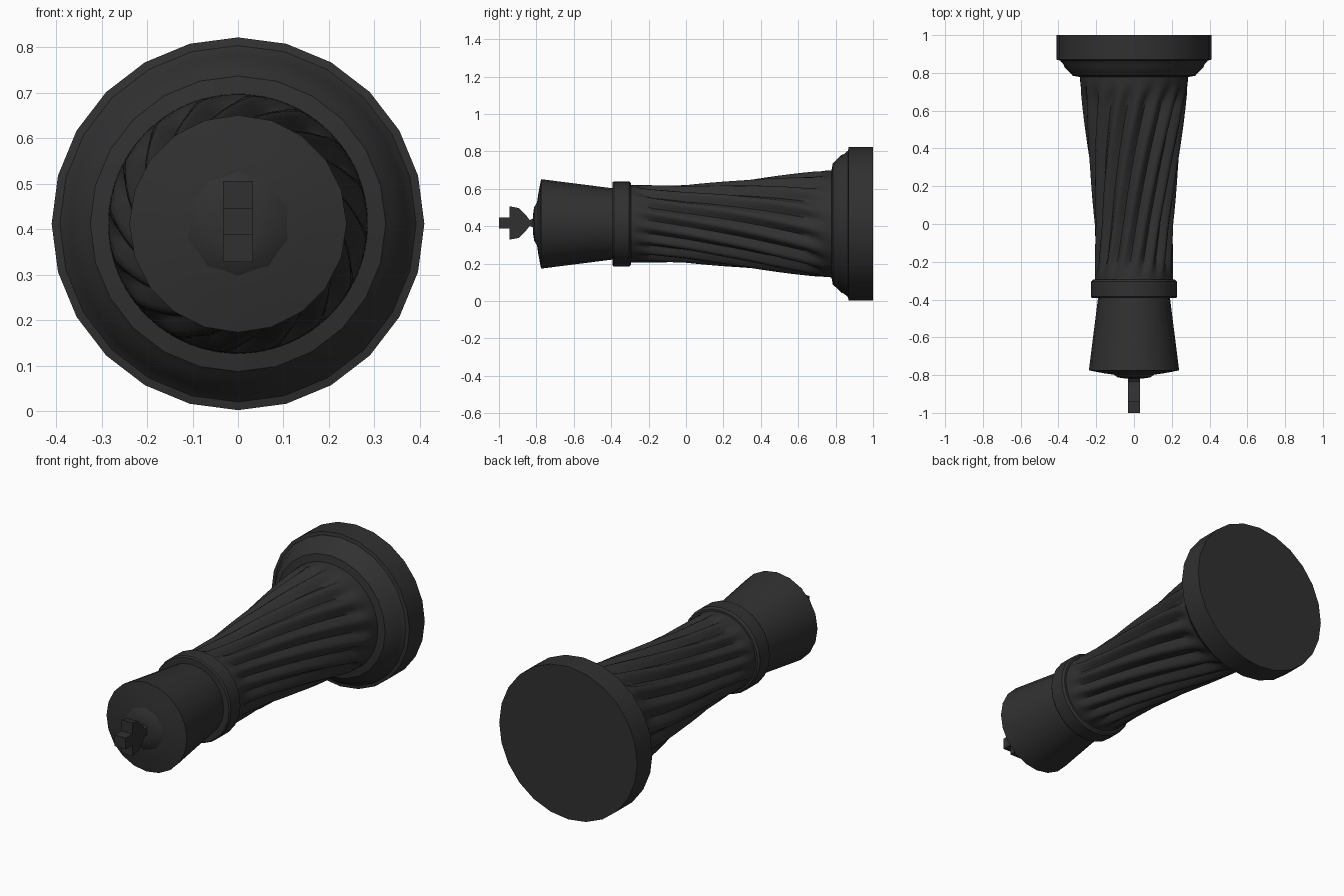
import bpy, bmesh, math

if "Cube" in bpy.data.objects:
    bpy.data.objects.remove(bpy.data.objects["Cube"])

CZ = 0.412  # height of the long axis, which runs along y

black = bpy.data.materials.new("black_finish")
black.diffuse_color = (0.03, 0.03, 0.03, 1)
black.use_nodes = True
black.node_tree.nodes["Principled BSDF"].inputs["Base Color"].default_value = black.diffuse_color


def finish(name, bm, angle=35):
    bmesh.ops.recalc_face_normals(bm, faces=bm.faces[:])
    me = bpy.data.meshes.new(name)
    bm.to_mesh(me)
    bm.free()
    me.materials.append(black)
    ob = bpy.data.objects.new(name, me)
    bpy.context.collection.objects.link(ob)
    bpy.ops.object.select_all(action='DESELECT')
    ob.select_set(True)
    bpy.context.view_layer.objects.active = ob
    bpy.ops.object.shade_smooth_by_angle(angle=math.radians(angle))
    return ob


def lathe(name, profile, sides, cap_front=False, cap_back=False, shape=None, angle=35):
    """Revolve (y, radius) points around the long axis."""
    bm = bmesh.new()
    rings = []
    for y, r in profile:
        ring = []
        for i in range(sides):
            a = math.tau * i / sides
            rr, aa = shape(y, r, a) if shape else (r, a)
            ring.append(bm.verts.new((rr * math.sin(aa), y, CZ + rr * math.cos(aa))))
        rings.append(ring)
    for p, q in zip(rings, rings[1:]):
        for i in range(sides):
            j = (i + 1) % sides
            bm.faces.new((p[i], p[j], q[j], q[i]))
    if cap_front:
        bm.faces.new(rings[0])
    if cap_back:
        bm.faces.new(rings[-1])
    return finish(name, bm, angle)


# Round foot with stepped moulding
lathe("base", [(0.775, 0.27), (0.785, 0.325), (0.80, 0.338), (0.83, 0.368), (0.845, 0.373),
               (0.866, 0.392), (0.870, 0.41), (1.0, 0.41)], 24, cap_back=True)

# Flared shaft with spiral flutes that fade out at both ends
FLUTES = 16


def fluted(y, r, a):
    fade = max(0.0, min(1.0, (y + 0.27) / 0.08, (0.74 - y) / 0.08))
    groove = (0.5 - 0.5 * math.cos(FLUTES * a)) ** 1.3
    return r - 0.032 * fade * groove * r / 0.24, a + 0.9 * (y + 0.3)


def shaft_radius(y):
    stops = [(-0.32, 0.207), (0.0, 0.209), (0.3, 0.235), (0.7, 0.283), (0.79, 0.286)]
    for (y0, r0), (y1, r1) in zip(stops, stops[1:]):
        if y <= y1:
            return r0 + (r1 - r0) * (y - y0) / (y1 - y0)
    return stops[-1][1]


rows = [-0.32 + 1.11 * k / 24 for k in range(25)]
lathe("fluted_shaft", [(y, shaft_radius(y)) for y in rows], FLUTES * 6, shape=fluted, angle=50)

# Collar ring
lathe("collar", [(-0.393, 0.185), (-0.393, 0.222), (-0.385, 0.228), (-0.305, 0.228),
                 (-0.295, 0.218), (-0.293, 0.20)], 24)

# Tapered head with a slightly domed end
lathe("head", [(-0.80, 0.09), (-0.79, 0.16), (-0.775, 0.239), (-0.38, 0.189)], 20,
      cap_front=True)

# Small boss on the end of the head
lathe("end_boss", [(-0.818, 0.05), (-0.812, 0.09), (-0.795, 0.117), (-0.78, 0.117)], 10,
      cap_front=True)

# Flat pin tip, extruded from its (y, z offset) outline
outline = [(-1.0, 0.03), (-0.943, 0.03), (-0.943, 0.089), (-0.895, 0.08), (-0.86, 0.047),
           (-0.835, 0.015), (-0.80, 0.035)]
loop = outline + [(y, -z) for y, z in reversed(outline)]
bm = bmesh.new()
face = bm.faces.new([bm.verts.new((-0.033, y, CZ + 0.005 + z)) for y, z in loop])
side = bmesh.ops.extrude_face_region(bm, geom=[face])
bmesh.ops.translate(bm, vec=(0.066, 0, 0),
                    verts=[v for v in side["geom"] if isinstance(v, bmesh.types.BMVert)])
finish("pin_tip", bm, 30)
